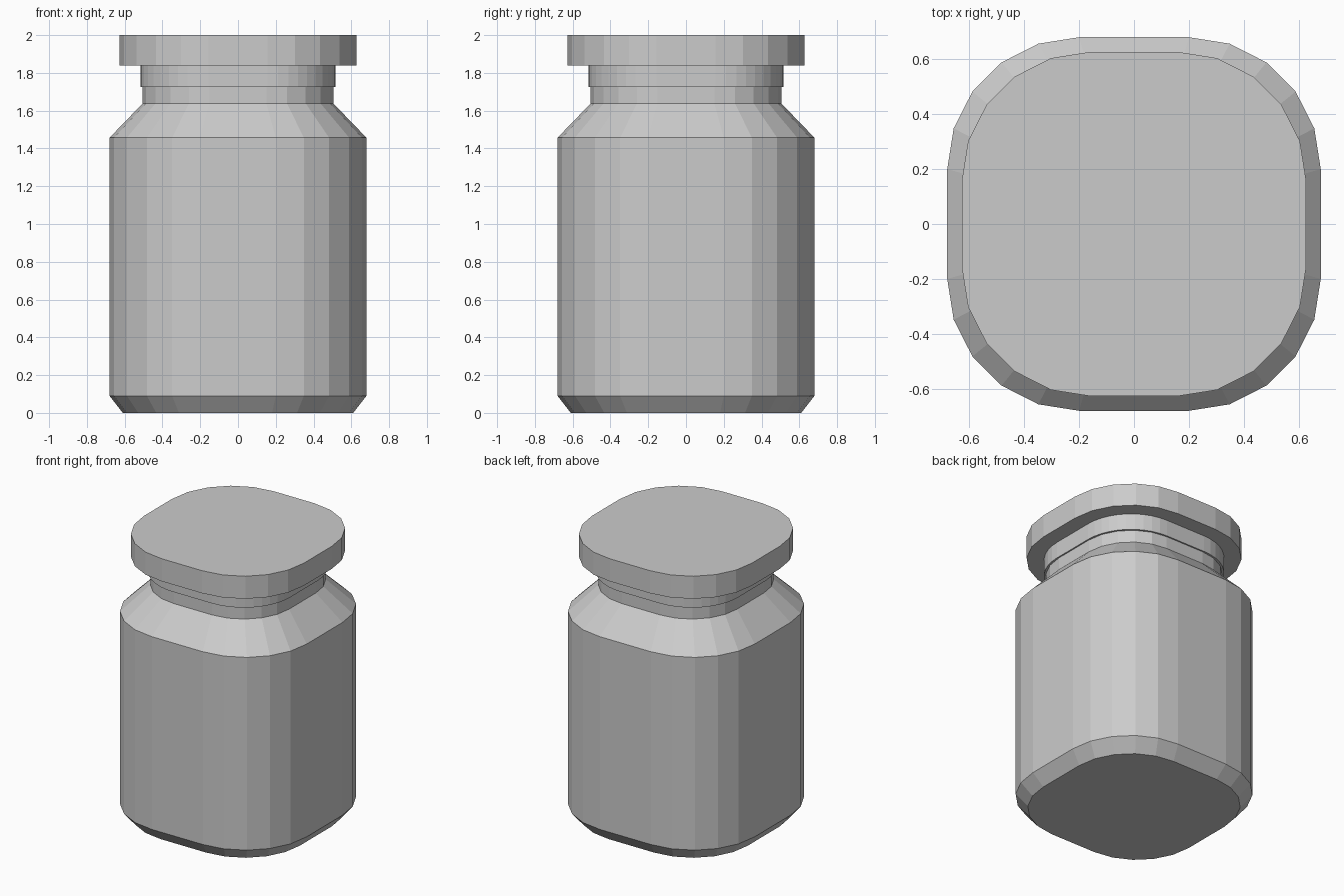
import bpy, bmesh
from math import sin, cos, pi

if "Cube" in bpy.data.objects:
    bpy.data.objects.remove(bpy.data.objects["Cube"])


def rounded_square(half, radius, z, segments):
    """Loop of points around a rounded square at height z."""
    c = half - radius
    pts = []
    for q, (sx, sy) in enumerate([(1, 1), (-1, 1), (-1, -1), (1, -1)]):
        for i in range(segments + 1):
            a = (q + i / segments) * pi / 2
            pts.append((sx * c + radius * cos(a), sy * c + radius * sin(a), z))
    return pts


def loft(name, sections, segments=5):
    """Closed solid through (half width, corner radius, z) sections."""
    bm = bmesh.new()
    rings = [[bm.verts.new(p) for p in rounded_square(*s, segments)] for s in sections]
    n = len(rings[0])
    for lo, hi in zip(rings, rings[1:]):
        for i in range(n):
            j = (i + 1) % n
            bm.faces.new((lo[i], lo[j], hi[j], hi[i]))
    bm.faces.new(rings[0][::-1])
    bm.faces.new(rings[-1])
    mesh = bpy.data.meshes.new(name)
    bm.to_mesh(mesh)
    bm.free()
    obj = bpy.data.objects.new(name, mesh)
    bpy.context.collection.objects.link(obj)
    return obj


# Jar body: chamfered base, straight walls, sloped shoulder, neck
loft("jar_body", [
    (0.61, 0.43, 0.0),
    (0.68, 0.48, 0.09),
    (0.68, 0.48, 1.457),
    (0.505, 0.355, 1.638),
    (0.505, 0.355, 1.74),
])

# Slightly wider collar under the lid, with finer corners
loft("neck_collar", [(0.515, 0.36, 1.725), (0.515, 0.36, 1.85)], segments=10)

# Overhanging lid
loft("lid", [(0.627, 0.47, 1.84), (0.627, 0.47, 2.0)])
